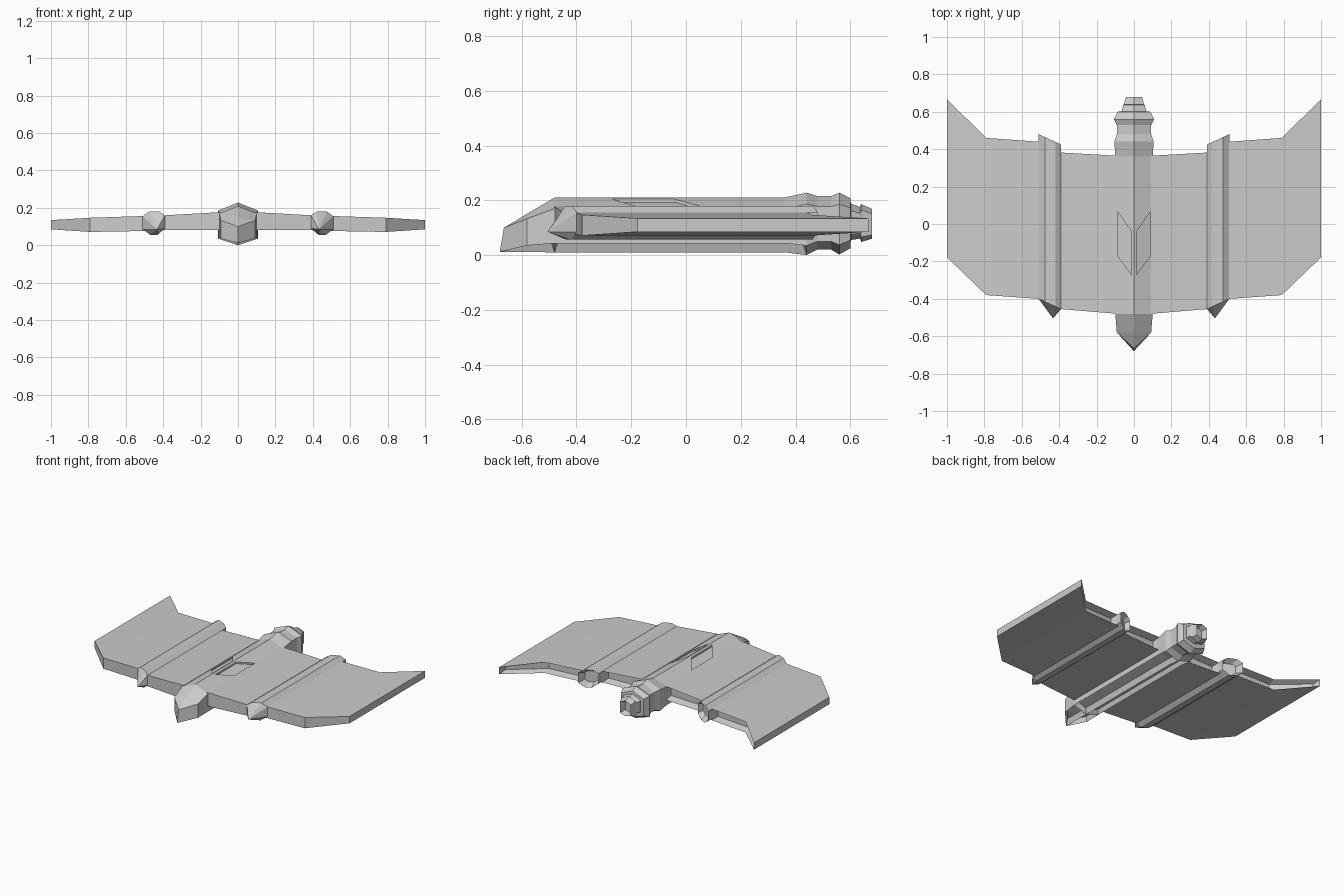
import bpy, bmesh
from mathutils import Vector

if "Cube" in bpy.data.objects:
    bpy.data.objects.remove(bpy.data.objects["Cube"])


def loft(rings):
    """Skin a list of equal-length closed rings, capping both ends."""
    bm = bmesh.new()
    vs = [[bm.verts.new(p) for p in r] for r in rings]
    n = len(rings[0])
    for a, b in zip(vs, vs[1:]):
        for i in range(n):
            j = (i + 1) % n
            bm.faces.new((a[i], a[j], b[j], b[i]))
    bm.faces.new(vs[0])
    bm.faces.new(vs[-1])
    bmesh.ops.remove_doubles(bm, verts=bm.verts, dist=0.0005)
    bmesh.ops.recalc_face_normals(bm, faces=bm.faces)
    return bm


def recess(bm, test, rim, push):
    """Inset the matching faces as one region and sink them."""
    bm.normal_update()
    faces = [f for f in bm.faces if test(f.calc_center_median(), f.normal)]
    if not faces:
        return
    bmesh.ops.inset_region(bm, faces=faces, thickness=rim, use_even_offset=True)
    verts = list({v for f in faces for v in f.verts})
    bmesh.ops.translate(bm, verts=verts, vec=Vector(push))


def finish(bm, name, mirror=False):
    me = bpy.data.meshes.new(name)
    bm.to_mesh(me)
    bm.free()
    ob = bpy.data.objects.new(name, me)
    bpy.context.collection.objects.link(ob)
    if mirror:
        ob.modifiers.new("mirror", 'MIRROR')
    return ob


def hexagon(y, w, top, bot):
    hi, lo = top - 0.4 * w, bot + 0.33 * w
    return [(0, y, top), (w, y, hi), (w, y, lo), (0, y, bot), (-w, y, lo), (-w, y, hi)]


# Fuselage: wedge nose, hexagonal hull, stepped tail
nose_top, nose_low = (0, -0.665, 0.10), (0, -0.68, 0.012)
rings = [
    [nose_top, nose_top, nose_low, nose_low, nose_low, nose_top],
    [(0, -0.58, 0.151), (0.092, -0.58, 0.133), (0.092, -0.58, 0.035),
     (0, -0.58, 0.011), (-0.092, -0.58, 0.035), (-0.092, -0.58, 0.133)],
]
for y, w, top, bot in [
    (-0.48, 0.10, 0.21, 0.01), (0.36, 0.10, 0.21, 0.01), (0.44, 0.105, 0.228, 0.0),
    (0.48, 0.092, 0.215, 0.02), (0.53, 0.092, 0.215, 0.02), (0.56, 0.107, 0.228, 0.002),
    (0.60, 0.088, 0.208, 0.025), (0.602, 0.066, 0.188, 0.055), (0.635, 0.058, 0.176, 0.06),
    (0.64, 0.054, 0.186, 0.048), (0.68, 0.042, 0.168, 0.06),
]:
    rings.append(hexagon(y, w, top, bot))
bm = loft(rings)
for s in (1, -1):
    # open bays under the hull and nose
    recess(bm, lambda c, n: n.z < -0.5 and c.x * s > 0.01 and -0.48 < c.y < 0.42,
           0.013, (0, 0, 0.035))
    recess(bm, lambda c, n: n.z < -0.5 and c.x * s > 0.01 and c.y < -0.49,
           0.013, (0, 0, 0.035))
recess(bm, lambda c, n: n.y > 0.9 and c.y > 0.67, 0.014, (0, -0.04, 0))
fuselage = finish(bm, "fuselage")

# Slanted dorsal bays sunk in the roof
outline = [(0.014, -0.27), (0.087, -0.17), (0.087, 0.065), (0.014, -0.04)]
cutter = finish(loft([[(x, y, 0.198 - 0.4 * x) for x, y in outline],
                      [(x, y, 0.26) for x, y in outline]]), "dorsal_bay_cutter", True)
cutter.hide_render = True
cutter.display_type = 'WIRE'
cut = fuselage.modifiers.new("dorsal_bays", 'BOOLEAN')
cut.operation = 'DIFFERENCE'
cut.object = cutter

# Wing: x, front y, rear y, bottom z, top z
stations = [(0.09, -0.48, 0.365, 0.08, 0.177), (0.39, -0.455, 0.382, 0.082, 0.16),
            (0.51, -0.40, 0.44, 0.076, 0.156), (0.79, -0.38, 0.46, 0.071, 0.147),
            (1.0, -0.178, 0.667, 0.085, 0.134)]
bm = loft([[(x, f, b), (x, r, b), (x, r, t), (x, f, t)] for x, f, r, b, t in stations])
recess(bm, lambda c, n: n.y > 0.5 and c.x < 0.39, 0.015, (0, -0.05, 0))
recess(bm, lambda c, n: n.y > 0.5 and c.x > 0.51, 0.013, (0, -0.05, 0))
finish(bm, "wing", True)

# Nacelles: faceted pods with pointed nose and open rear
section = [(0.39, 0.16), (0.42, 0.18), (0.475, 0.18), (0.51, 0.155),
           (0.51, 0.085), (0.47, 0.056), (0.43, 0.056), (0.39, 0.09)]


def slanted(y):
    return [(x, y + (x - 0.39) * 0.46, z) for x, z in section]


bm = loft([[(0.433, -0.505, 0.085)] * 8, slanted(-0.455), slanted(0.425)])
recess(bm, lambda c, n: n.y > 0.8 and c.y > 0.4, 0.03, (0, -0.06, 0))
finish(bm, "nacelle", True)
